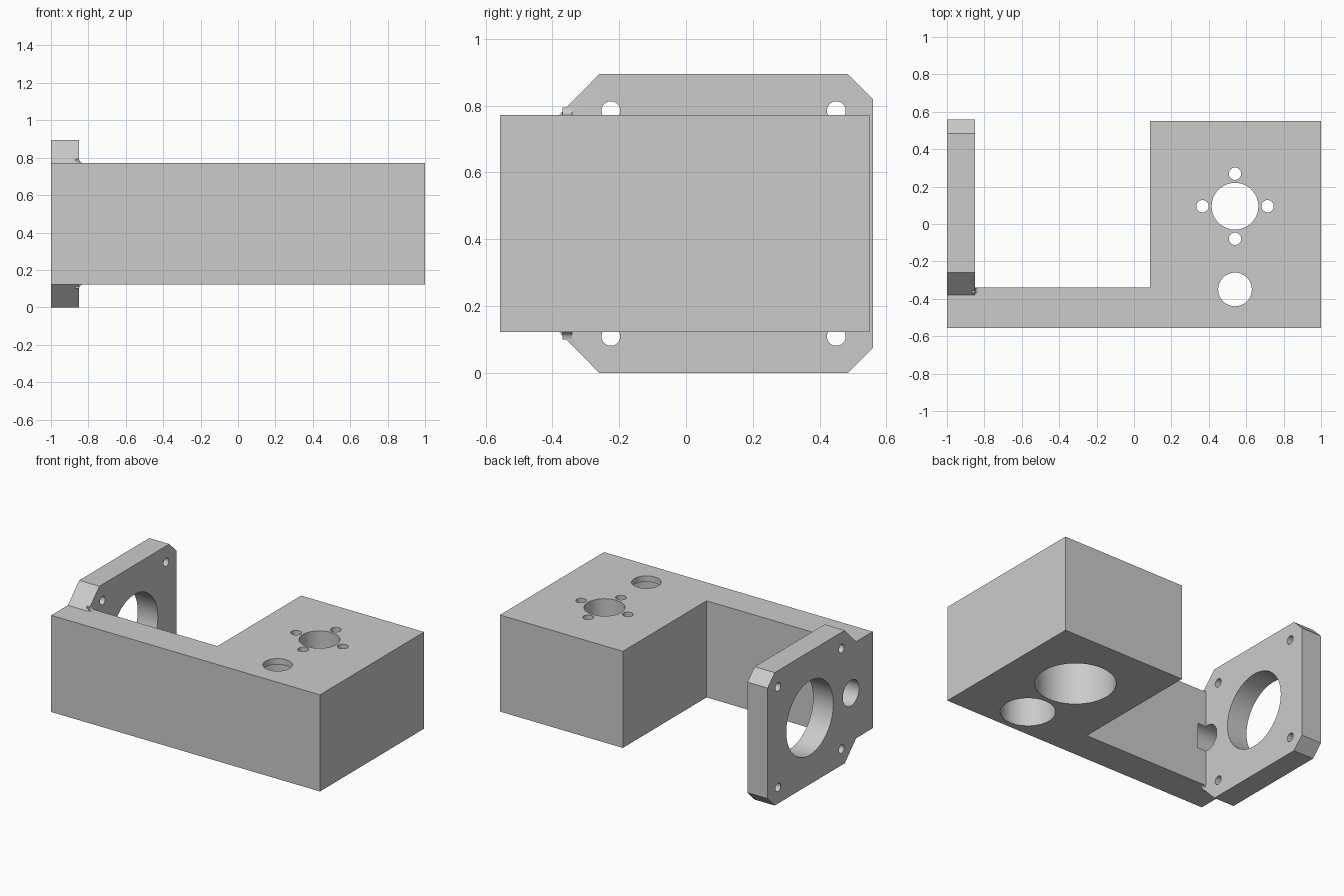
import bpy, bmesh
from math import sin, cos, pi, radians

cube = bpy.data.objects.get("Cube")
if cube:
    bpy.data.objects.remove(cube, do_unlink=True)

grey = bpy.data.materials.new("machined_grey")
grey.use_nodes = True
grey.diffuse_color = (0.6, 0.6, 0.6, 1)
grey.node_tree.nodes["Principled BSDF"].inputs["Base Color"].default_value = (0.6, 0.6, 0.6, 1)

BOTTOM, TOP = 0.122, 0.772
MID = (BOTTOM + TOP) / 2
BAR_BACK = -0.34
PLATE_IN = -0.85


def prism(name, outline, axis, lo, hi):
    """Extrude a 2D outline along the x, y or z axis."""
    place = {"x": lambda a, b, t: (t, a, b),
             "y": lambda a, b, t: (a, t, b),
             "z": lambda a, b, t: (a, b, t)}[axis]
    bm = bmesh.new()
    face = bm.faces.new([bm.verts.new(place(a, b, lo)) for a, b in outline])
    moved = bmesh.ops.extrude_face_region(bm, geom=[face])["geom"]
    bmesh.ops.translate(bm, verts=[v for v in moved if isinstance(v, bmesh.types.BMVert)],
                        vec=place(0, 0, hi - lo))
    bmesh.ops.recalc_face_normals(bm, faces=bm.faces)
    mesh = bpy.data.meshes.new(name)
    bm.to_mesh(mesh)
    bm.free()
    mesh.materials.append(grey)
    obj = bpy.data.objects.new(name, mesh)
    bpy.context.collection.objects.link(obj)
    return obj


def circle(a, b, r, n=48):
    return [(a + r * cos(2 * pi * i / n), b + r * sin(2 * pi * i / n)) for i in range(n)]


def combine(target, other, operation):
    """Apply a boolean and discard the helper."""
    mod = target.modifiers.new("bool", "BOOLEAN")
    mod.operation = operation
    mod.solver = "EXACT"
    mod.object = other
    bpy.context.view_layer.objects.active = target
    bpy.ops.object.modifier_apply(modifier=mod.name)
    bpy.data.objects.remove(other, do_unlink=True)


# L-shaped body: long front bar with a deep block on the left
bracket = prism("bracket", [(-1, -0.557), (1, -0.557), (1, 0.55), (0.085, 0.55),
                            (0.085, BAR_BACK), (-1, BAR_BACK)], "z", BOTTOM, TOP)

# Chamfered mounting plate at the right end, mirrored about mid height
half = [(-0.45, BOTTOM), (-0.38, BOTTOM), (-0.26, 0), (0.485, 0), (0.56, 0.075)]
plate = prism("mounting_plate", half + [(y, 2 * MID - z) for y, z in reversed(half)],
              "x", -1, PLATE_IN)
combine(bracket, plate, "UNION")

# Small fillets where the plate meets the top and bottom of the bar
R = 0.022
for level, side in ((TOP, 1), (BOTTOM, -1)):
    arc = [(PLATE_IN + R * (1 - cos(t * pi / 12)), level + side * R * (1 - sin(t * pi / 12)))
           for t in range(7)]
    corner = [(PLATE_IN - 0.02, level - side * 0.02)]
    outline = corner + [(PLATE_IN - 0.02, level + side * R)] + arc + [(PLATE_IN + R, level - side * 0.02)]
    combine(bracket, prism("fillet", outline, "y", -0.37, BAR_BACK - 0.001), "UNION")

# Plate holes: large bore, four screw holes, blind side hole grazing the bar
plate_holes = [(0.112, MID, 0.25, 0), (-0.325, MID, 0.087, -0.79)]
plate_holes += [(y, MID + s * 0.338, 0.028, 0) for y in (-0.225, 0.45) for s in (-1, 1)]
for y, z, r, end in plate_holes:
    combine(bracket, prism("cutter", circle(y, z, r), "x", -1.1, end or -0.7), "DIFFERENCE")

# Block holes: x, y, radius, lower end, upper end
CX, CY = 0.54, 0.095
block_holes = [(CX, CY, 0.245, 0, TOP - 0.15), (CX, CY, 0.125, 0.5, 1),
               (CX, -0.35, 0.167, 0, TOP - 0.04), (CX, -0.35, 0.09, 0.5, 1)]
block_holes += [(CX + 0.174 * cos(k * pi / 2), CY + 0.174 * sin(k * pi / 2), 0.033, 0.5, 1)
                for k in range(4)]
for x, y, r, lo, hi in block_holes:
    combine(bracket, prism("cutter", circle(x, y, r), "z", lo, hi), "DIFFERENCE")

# Smooth bores, sharp edges
bpy.ops.object.select_all(action="DESELECT")
bracket.select_set(True)
bpy.context.view_layer.objects.active = bracket
bpy.ops.object.shade_smooth_by_angle(angle=radians(30))
